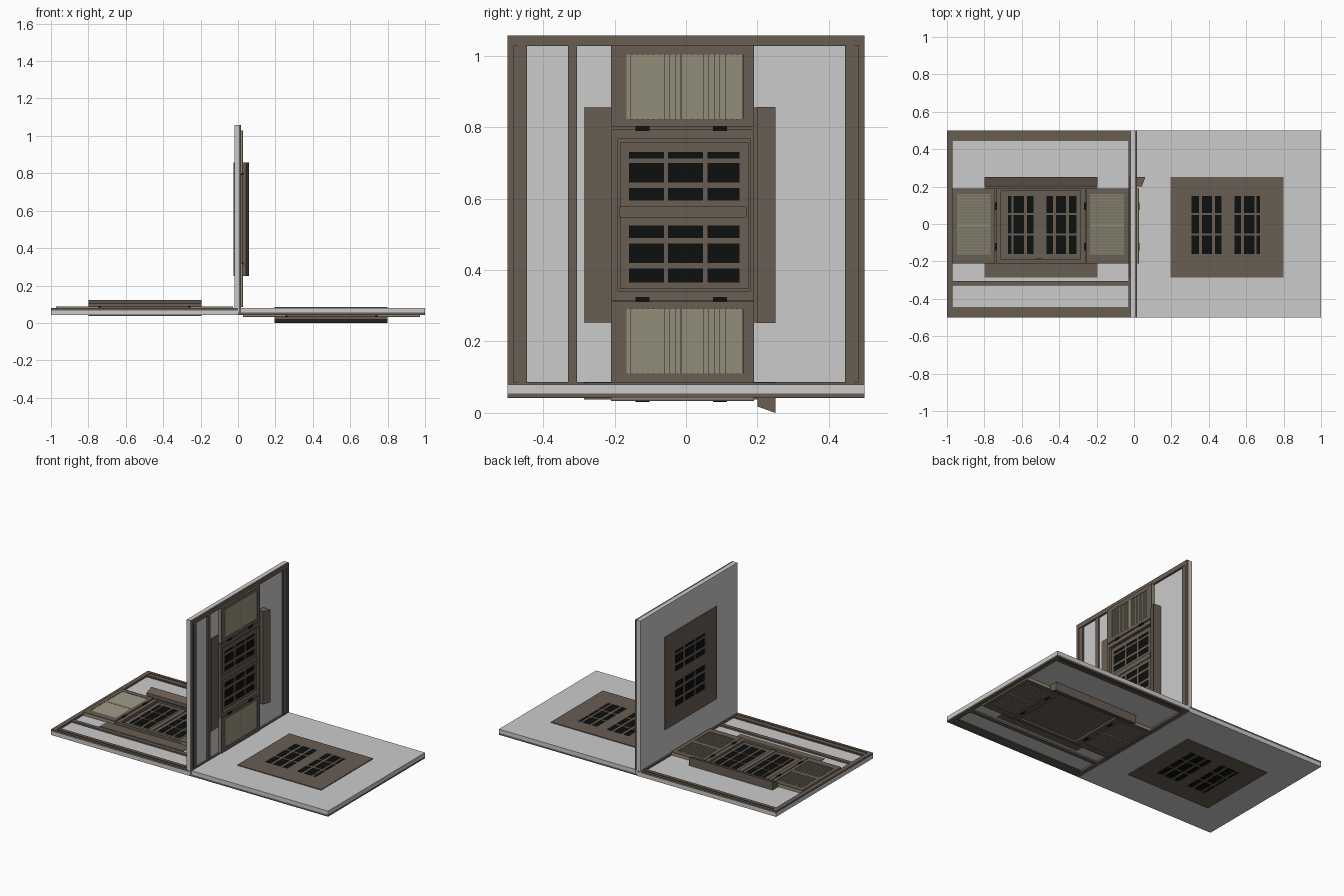
import bpy
import bmesh
import math
from mathutils import Matrix

if "Cube" in bpy.data.objects:
    bpy.data.objects.remove(bpy.data.objects["Cube"])


def material(name, rgb):
    m = bpy.data.materials.new(name)
    m.diffuse_color = (*rgb, 1)
    m.use_nodes = True
    m.node_tree.nodes["Principled BSDF"].inputs["Base Color"].default_value = m.diffuse_color
    return m


PLASTER = material("pale plaster", (0.6, 0.6, 0.6))
TIMBER = material("brown timber", (0.14, 0.109, 0.087))
SLAT = material("olive slats", (0.28, 0.262, 0.185))
DARK = material("black glass and iron", (0.004, 0.0045, 0.0045))


def add_box(bm, x0, x1, y0, y1, z0, z1):
    mat = Matrix.Translation(((x0 + x1) / 2, (y0 + y1) / 2, (z0 + z1) / 2))
    mat = mat @ Matrix.Diagonal((x1 - x0, y1 - y0, z1 - z0, 1))
    bmesh.ops.create_cube(bm, size=1, matrix=mat)


def add_prism(bm, x0, x1, profile):
    """Extrude a (y, z) profile along x."""
    a = [bm.verts.new((x0, y, z)) for y, z in profile]
    b = [bm.verts.new((x1, y, z)) for y, z in profile]
    n = len(profile)
    bm.faces.new(a)
    bm.faces.new(b[::-1])
    for i in range(n):
        bm.faces.new((a[i], b[i], b[(i + 1) % n], a[(i + 1) % n]))


def add_lattice(bm, x0, x1, y0, y1, xs, ys, z0, z1):
    """Board with a grid of rectangular openings."""
    def gaps(lo, hi, spans):
        edges = [lo] + [v for s in spans for v in s] + [hi]
        return list(zip(edges[::2], edges[1::2]))
    for a, b in gaps(x0, x1, xs):
        add_box(bm, a, b, y0, y1, z0, z1)
    for a, b in xs:
        for c, d in gaps(y0, y1, ys):
            add_box(bm, a, b, c, d, z0, z1)


def finish(bm, name, mat, world):
    bmesh.ops.recalc_face_normals(bm, faces=bm.faces)
    me = bpy.data.meshes.new(name)
    bm.to_mesh(me)
    bm.free()
    me.materials.append(mat)
    ob = bpy.data.objects.new(name, me)
    ob.matrix_world = world
    bpy.context.collection.objects.link(ob)


def boxes(name, mat, world, *dims):
    bm = bmesh.new()
    for d in dims:
        add_box(bm, *d)
    finish(bm, name, mat, world)


# Pane openings, measured in the wall's own plane
PANE_X = [(-0.173, -0.155), (-0.143, -0.088), (-0.073, -0.038),
          (0.032, 0.067), (0.082, 0.137), (0.152, 0.192)]
PANE_Y = [(-0.16, -0.062), (-0.05, 0.048), (0.06, 0.15)]


def wall_module(tag, world, blank=False):
    # Plaster slab
    boxes(tag + "_plaster_wall", PLASTER, world, (-0.5, 0.5, -0.5, 0.5, 0, 0.025))

    # Perimeter timbers with stepped mouldings, and the low rail
    dims = [(-0.47, 0.47, -0.33, -0.305, 0.025, 0.035)]
    for s in (-1, 1):
        dims.append((*sorted((s * 0.47, s * 0.5)), -0.5, 0.5, 0.025, 0.037))
        for a, b, top in ((0.445, 0.45, 0.03), (0.45, 0.472, 0.034),
                          (0.472, 0.483, 0.031), (0.483, 0.5, 0.0368)):
            dims.append((-0.47, 0.47, *sorted((s * a, s * b)), 0.025, top))
    boxes(tag + "_timber_border", TIMBER, world, *dims)

    # Thin backing board behind the window on the outer face
    boxes(tag + "_window_board", TIMBER, world, (-0.3, 0.305, -0.285, 0.25, 0.025, 0.028))

    # Inner-face panel with pane openings and dark glass
    bm = bmesh.new()
    add_lattice(bm, -0.3, 0.305, -0.285, 0.25, PANE_X, PANE_Y, -0.005, 0)
    finish(bm, tag + "_inner_panel", TIMBER, world)
    boxes(tag + "_inner_glass", DARK, world, (-0.18, 0.2, -0.165, 0.155, -0.003, 0))

    # Window casing and sashes
    bm = bmesh.new()
    add_lattice(bm, -0.237, 0.242, -0.21, 0.19, [(-0.21, 0.215)], [(-0.19, 0.18)], 0.025, 0.045)
    finish(bm, tag + "_window_casing", TIMBER, world)
    if blank:
        boxes(tag + "_window_panel", TIMBER, world, (-0.21, 0.215, -0.19, 0.18, 0.026, 0.033))
    else:
        bm = bmesh.new()
        add_lattice(bm, -0.2, 0.21, -0.185, 0.175, PANE_X, PANE_Y, 0.026, 0.036)
        finish(bm, tag + "_window_sashes", TIMBER, world)
        boxes(tag + "_window_glass", DARK, world, (-0.18, 0.2, -0.165, 0.155, 0.026, 0.032))
        boxes(tag + "_window_mullion", TIMBER, world,
              (-0.021, 0.01, -0.187, 0.17, 0.03, 0.041))

    # Sloped hood over the window
    bm = bmesh.new()
    add_prism(bm, -0.3, 0.305, [(0.2, 0.025), (0.25, 0.025), (0.25, 0.08), (0.2, 0.062)])
    finish(bm, tag + "_window_hood", TIMBER, world)

    # Open shutters with louvres, and their hinges
    hinges = []
    for side, s in (("left", -1), ("right", 1)):
        x0, x1 = sorted((s * 0.243, s * 0.473))
        a, b = sorted((s * 0.266, s * 0.447))
        name = f"{tag}_{side}_shutter"
        boxes(name + "_core", SLAT, world, (x0, x1, -0.21, 0.19, 0.025, 0.042))
        bm = bmesh.new()
        add_lattice(bm, x0, x1, -0.21, 0.19, [(a, b)], [(-0.167, 0.16)], 0.042, 0.047)
        finish(bm, name + "_frame", TIMBER, world)
        bm = bmesh.new()
        add_box(bm, a, b, -0.012, 0.004, 0.042, 0.0465)
        for start, end in ((-0.167, -0.012), (0.004, 0.16)):
            step = (end - start) / 10
            for i in range(10):
                y = start + i * step
                add_prism(bm, a, b, [(y, 0.042), (y + step * 0.85, 0.042),
                                     (y + step * 0.85, 0.0465), (y, 0.0425)])
        finish(bm, name + "_louvres", SLAT, world)
        for y in (-0.122, 0.095):
            hinges.append((s * 0.24 - 0.007, s * 0.24 + 0.007, y - 0.02, y + 0.02, 0.03, 0.049))
    boxes(tag + "_hinges", DARK, world, *hinges)


# Three wall sections: face up, upright, and face down
wall_module("flat", Matrix.Translation((-0.5, 0, 0.042)))
wall_module("upright", Matrix.Translation((-0.02, 0, 0.557)) @ Matrix.Rotation(math.pi / 2, 4, 'Y'))
wall_module("inverted", Matrix.Translation((0.5, 0, 0.08)) @ Matrix.Rotation(math.pi, 4, 'Y'),
            blank=True)
